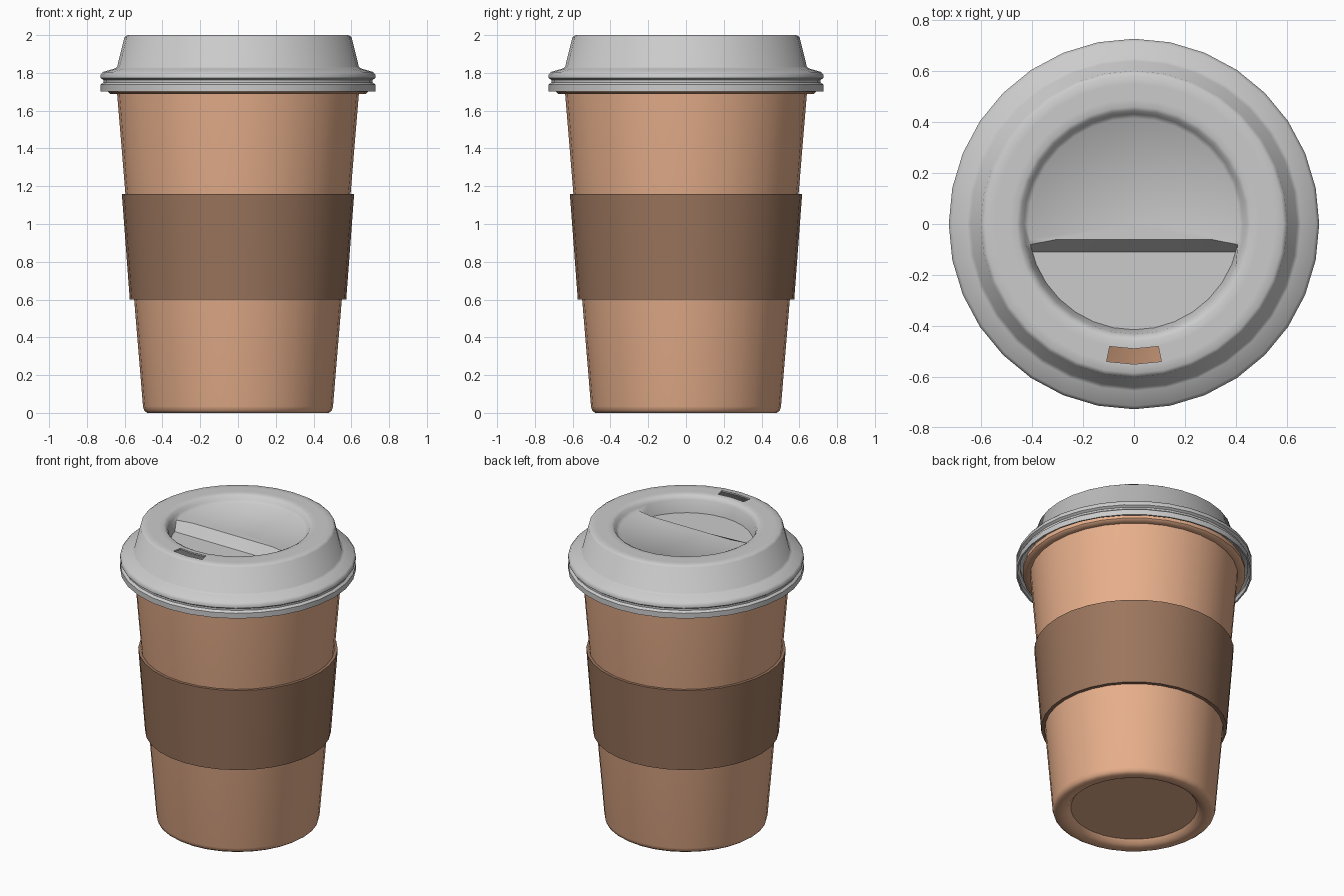
import bpy, bmesh, math

if "Cube" in bpy.data.objects:
    bpy.data.objects.remove(bpy.data.objects["Cube"])

SEGS = 32


def material(name, rgb):
    m = bpy.data.materials.new(name)
    m.diffuse_color = (*rgb, 1)
    m.use_nodes = True
    m.node_tree.nodes["Principled BSDF"].inputs["Base Color"].default_value = m.diffuse_color
    return m


def lathe(profile, closed=False):
    """Spin (radius, z) points around z; radius 0 collapses to a pole."""
    bm = bmesh.new()
    rings = []
    for r, z in profile:
        if r == 0:
            rings.append([bm.verts.new((0, 0, z))] * SEGS)
        else:
            rings.append([bm.verts.new((r * math.cos(a), r * math.sin(a), z))
                          for a in (2 * math.pi * j / SEGS for j in range(SEGS))])
    pairs = list(zip(rings, rings[1:]))
    if closed:
        pairs.append((rings[-1], rings[0]))
    for a, b in pairs:
        for j in range(SEGS):
            k = (j + 1) % SEGS
            bm.faces.new(list(dict.fromkeys((a[j], b[j], b[k], a[k]))))
    return bm


def finish(bm, name, mat=None, thickness=0, angle=35):
    me = bpy.data.meshes.new(name)
    bm.to_mesh(me)
    bm.free()
    ob = bpy.data.objects.new(name, me)
    bpy.context.collection.objects.link(ob)
    if mat:
        me.materials.append(mat)
    bpy.ops.object.select_all(action='DESELECT')
    ob.select_set(True)
    bpy.context.view_layer.objects.active = ob
    if thickness:
        mod = ob.modifiers.new("shell", 'SOLIDIFY')
        mod.thickness = thickness
        mod.offset = -1
        bpy.ops.object.modifier_apply(modifier=mod.name)
    bpy.ops.object.shade_smooth_by_angle(angle=math.radians(angle))
    return ob


card = material("card", (0.8, 0.43, 0.26))
dark_card = material("dark_card", (0.33, 0.18, 0.11))

# Cup: inside floor and wall, rolled rim, outer wall, recessed base
finish(lathe([(0, 0.06), (0.48, 0.06), (0.622, 1.69), (0.63, 1.73), (0.66, 1.745),
              (0.685, 1.73), (0.688, 1.70), (0.675, 1.688), (0.64, 1.69),
              (0.503, 0.035), (0.497, 0.012), (0.48, 0), (0.44, 0),
              (0.41, 0.01), (0.39, 0.035), (0, 0.035)]), "cup", card, angle=50)

# Sleeve: closed tapered band
finish(lathe([(0.54, 0.6), (0.586, 1.16), (0.615, 1.16), (0.573, 0.6)], True),
       "sleeve", dark_card)

# Lid: sheet from the centre outward, with a recessed top and a clip-on flange
BACK_Z, FRONT_Z = 1.955, 1.89
bm = lathe([(0, BACK_Z), (0.415, BACK_Z), (0.432, 1.972), (0.445, 1.992), (0.46, 2.0),
            (0.49, 2.0), (0.55, 2.0), (0.585, 2.0), (0.601, 1.99), (0.64, 1.832),
            (0.655, 1.822), (0.715, 1.805), (0.727, 1.79), (0.727, 1.772),
            (0.712, 1.762), (0.712, 1.75), (0.727, 1.738), (0.727, 1.702)])

# Sip opening: two faces of the top ring at the front
bm.normal_update()
hole = []
for f in bm.faces:
    c = f.calc_center_median()
    if 0.49 < math.hypot(c.x, c.y) < 0.55 and c.y < 0 and abs(c.x) < 0.09:
        hole.append(f)
bmesh.ops.delete(bm, geom=hole, context='FACES')

# Step across the recess floor, lower at the front
for y in (-0.06, -0.11):
    faces = [f for f in bm.faces
             if all(math.hypot(v.co.x, v.co.y) < 0.42 for v in f.verts)]
    geom = set(faces)
    for f in faces:
        geom.update(f.edges)
        geom.update(f.verts)
    bmesh.ops.bisect_plane(bm, geom=list(geom), plane_co=(0, y, 0), plane_no=(0, 1, 0))
for v in bm.verts:
    if math.hypot(v.co.x, v.co.y) < 0.42 and v.co.y < -0.1:
        v.co.z = FRONT_Z
finish(bm, "lid", thickness=0.01, angle=50)
